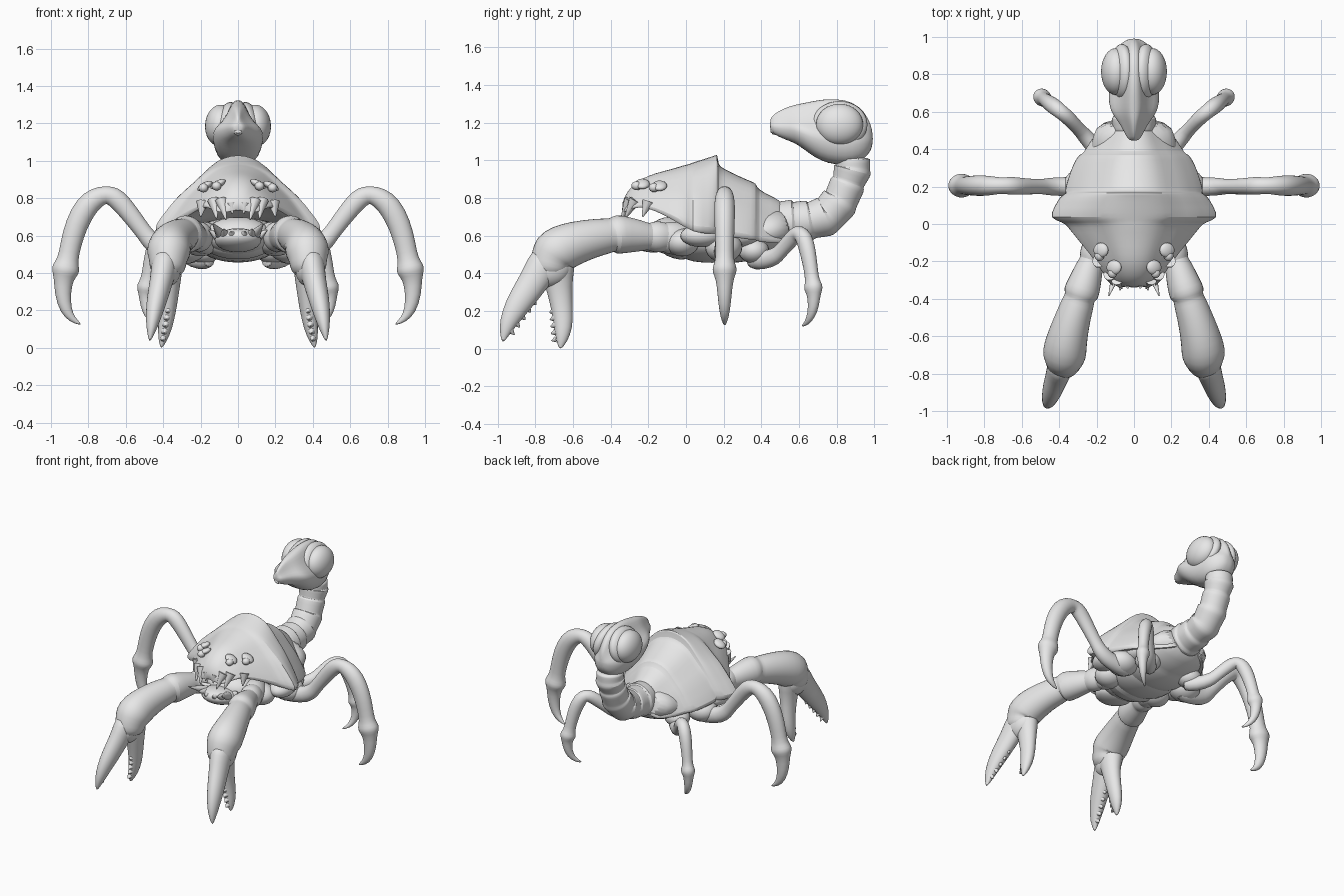
import bpy, bmesh, math
from mathutils import Vector, Matrix

shell = bpy.data.materials.new("plain_grey")
shell.diffuse_color = (0.8, 0.8, 0.8, 1)


def finish(name, bm, mirror=False, subdiv=1, angle=50):
    bmesh.ops.recalc_face_normals(bm, faces=bm.faces)
    me = bpy.data.meshes.new(name)
    bm.to_mesh(me)
    bm.free()
    me.materials.append(shell)
    ob = bpy.data.objects.new(name, me)
    bpy.context.collection.objects.link(ob)
    if mirror:
        ob.modifiers.new("mirror", 'MIRROR').use_mirror_merge = False
    if subdiv:
        ob.modifiers.new("smooth", 'SUBSURF').levels = subdiv
        ob.modifiers["smooth"].render_levels = subdiv
    bpy.ops.object.select_all(action='DESELECT')
    ob.select_set(True)
    bpy.context.view_layer.objects.active = ob
    bpy.ops.object.shade_smooth_by_angle(angle=math.radians(angle))
    return ob


def loft(bm, rings):
    vs = [[bm.verts.new(p) for p in r] for r in rings]
    n = len(vs[0])
    for a, b in zip(vs, vs[1:]):
        for i in range(n):
            j = (i + 1) % n
            bm.faces.new((a[i], a[j], b[j], b[i]))
    bm.faces.new(vs[0])
    bm.faces.new(vs[-1])


def tube(bm, pts, ref, wide=1.0, n=16):
    """Tube through (x, y, z, radius); wide scales it along the ref direction."""
    c = [Vector(p[:3]) for p in pts]
    rings = []
    for i, p in enumerate(pts):
        t = (c[min(i + 1, len(c) - 1)] - c[max(i - 1, 0)]).normalized()
        s = Vector(ref)
        s = (s - t * s.dot(t)).normalized()
        u = t.cross(s)
        rings.append([c[i] + p[3] * (wide * math.cos(a) * s + math.sin(a) * u)
                      for a in (2 * math.pi * k / n for k in range(n))])
    loft(bm, rings)


def section_loft(bm, stations, half):
    """Stations (y, half width, top, bottom) swept with a mirrored half section."""
    outline = half + [(-x, z) for x, z in half[-2:0:-1]]
    loft(bm, [[Vector((w * x, y, zb + (zt - zb) * z)) for x, z in outline]
              for y, w, zt, zb in stations])


def ball(bm, centre, size, rot=None, seg=24):
    m = Matrix.Translation(centre) @ (rot or Matrix()) @ Matrix.Diagonal((*size, 1))
    bmesh.ops.create_uvsphere(bm, u_segments=seg, v_segments=seg // 2, radius=1, matrix=m)


def spike(bm, base, tip, r):
    base, tip = Vector(base), Vector(tip)
    d = tip - base
    m = Matrix.Translation((base + tip) / 2) @ d.to_track_quat('Z', 'Y').to_matrix().to_4x4()
    bmesh.ops.create_cone(bm, cap_ends=True, segments=10, radius1=r, radius2=r * 0.1,
                          depth=d.length, matrix=m)


# Carapace with stepped plates
bm = bmesh.new()
section_loft(bm, [
    (-.34, .08, .77, .72), (-.315, .13, .84, .74), (-.24, .185, .905, .77),
    (-.16, .24, .935, .745), (-.08, .31, .955, .71), (-.01, .365, .978, .67),
    (.01, .39, .982, .665), (.03, .465, .99, .65), (.09, .435, 1.01, .64),
    (.145, .405, 1.027, .64), (.162, .375, 1.035, .645), (.167, .37, 1.035, .645),
    (.172, .375, .98, .63), (.19, .375, .965, .625), (.29, .345, .915, .61),
    (.35, .315, .89, .6), (.372, .295, .882, .6), (.378, .275, .85, .59),
    (.45, .235, .815, .58), (.515, .18, .78, .575), (.525, .16, .74, .575),
    (.56, .135, .73, .575)],
    [(0, 1), (.2, .96), (.38, .86), (.55, .64), (.72, .47), (.88, .2), (1, 0),
     (.97, -.1), (.8, -.06), (.4, .1), (0, .15)])
finish("carapace", bm, angle=40)

# Segmented belly
bm = bmesh.new()
tube(bm, [(0, -.13, .59, .05), (0, -.11, .58, .09), (0, -.02, .58, .115), (0, 0, .58, .10),
          (0, .02, .58, .12), (0, .16, .58, .13), (0, .18, .58, .115), (0, .2, .58, .13),
          (0, .33, .59, .13), (0, .35, .59, .11), (0, .37, .6, .125), (0, .46, .63, .12),
          (0, .56, .66, .10)], (1, 0, 0), 1.9, 20)
finish("belly", bm)

# Hip sockets under the shell
bm = bmesh.new()
for y, x, z, s in ((-.02, .2, .565, .10), (.2, .27, .54, .11), (.36, .18, .52, .09)):
    ball(bm, (x, y, z), (s, s * .9, s * .75))
for y, x in ((.08, .31), (.28, .22)):
    ball(bm, (x, y, .60), (.08, .11, .06))
finish("hip_sockets", bm, True, 0)

# Ringed tail
bm = bmesh.new()
rings = [(.48, .67, .12), (.57, .67, .118), (.66, .68, .105), (.75, .705, .106),
         (.82, .785, .10), (.86, .88, .092), (.885, .955, .10), (.885, 1.02, .09)]
pts = []
for (y0, z0, r0), (y1, z1, r1) in zip(rings, rings[1:]):
    for f, k in ((.06, .93), (.16, .95), (.65, 1.0), (.94, 1.05)):
        pts.append((0, y0 + (y1 - y0) * f, z0 + (z1 - z0) * f, (r0 + (r1 - r0) * f) * k))
tube(bm, pts, (1, 0, 0), 1.0, 20)
finish("tail", bm)

# Tail head: narrow crest between the eyes, broad cheeks, short blunt snout
bm = bmesh.new()
section_loft(bm, [
    (.445, .02, 1.215, 1.165), (.46, .04, 1.245, 1.14), (.53, .072, 1.282, 1.11),
    (.575, .11, 1.295, 1.095), (.62, .135, 1.305, 1.065), (.68, .14, 1.318, 1.02),
    (.75, .135, 1.33, .985), (.85, .13, 1.325, .975), (.92, .11, 1.29, .99),
    (.97, .07, 1.225, 1.03), (.992, .025, 1.15, 1.08)],
    [(0, 1), (.2, .97), (.34, .86), (.6, .62), (.95, .46), (1, .33), (.85, .12), (.5, 0), (0, -.01)])
finish("tail_head", bm)

bm = bmesh.new()
tube(bm, [(0, .50, 1.16, .03), (0, .45, 1.155, .024), (0, .446, 1.155, .014),
          (0, .46, 1.155, .01)], (1, 0, 0), 1, 12)
finish("snout_tip", bm)

# Bulging eyes in shallow sockets
bm = bmesh.new()
ball(bm, (.097, .815, 1.19), (.079, .125, .11), Matrix.Rotation(-.08, 4, 'Y'), 32)
finish("tail_eye", bm, True, 0)
bm = bmesh.new()
ball(bm, (.065, .815, 1.19), (.06, .148, .127), Matrix.Rotation(-.25, 4, 'Y'), 32)
finish("eye_socket", bm, True, 0)

# Face: small eyes with low brows
bm = bmesh.new()
for c in ((.115, -.262, .865), (.185, -.17, .855)):
    ball(bm, c, (.026, .028, .024), seg=16)
    ball(bm, (c[0] - .008, c[1] + .03, c[2] + .01), (.045, .04, .02),
         Matrix.Rotation(.5, 4, 'Y'), 16)
finish("face_eyes", bm, True, 0)

# Hooked fangs along the upper lip
bm = bmesh.new()
for base, tip, r in (((.035, -.315, .77), (.03, -.335, .715), .025),
                     ((.09, -.295, .79), (.065, -.345, .685), .034),
                     ((.13, -.27, .79), (.115, -.325, .69), .034),
                     ((.19, -.2, .78), (.20, -.23, .70), .034)):
    spike(bm, base, tip, r)
finish("fangs", bm, True, 0)

# Lower jaw with barbed edge
bm = bmesh.new()
ball(bm, (0, -.21, .575), (.125, .13, .06), Matrix.Rotation(-.2, 4, 'X'))
ball(bm, (0, -.08, .60), (.18, .13, .10))
finish("lower_jaw", bm, False, 0)
bm = bmesh.new()
for base, tip in (((.03, -.30, .60), (.035, -.345, .62)), ((.07, -.27, .60), (.075, -.355, .635)),
                  ((.09, -.25, .605), (.135, -.385, .665)), ((.10, -.18, .59), (.155, -.22, .63))):
    spike(bm, base, tip, .03)
finish("jaw_barbs", bm, True, 0)

# Front arms
bm = bmesh.new()
tube(bm, [(.14, .02, .58, .08), (.17, -.04, .585, .09), (.195, -.1, .59, .088),
          (.2, -.115, .592, .075), (.205, -.13, .593, .085), (.22, -.18, .595, .083),
          (.225, -.195, .595, .07), (.235, -.22, .597, .08), (.265, -.32, .605, .10),
          (.285, -.375, .607, .108), (.29, -.39, .605, .088), (.295, -.41, .60, .095),
          (.32, -.48, .59, .103), (.35, -.58, .565, .116), (.368, -.66, .535, .128),
          (.372, -.70, .51, .13), (.374, -.715, .47, .112), (.376, -.725, .44, .11),
          (.378, -.73, .38, .09)], (1, 0, 0), .92)
ball(bm, (.383, -.72, .425), (.08, .115, .10), Matrix.Rotation(.3, 4, 'X'))
finish("front_arm", bm, True, 1)

# Pincers
bm = bmesh.new()
tube(bm, [(.385, -.72, .5, .09), (.395, -.765, .43, .092), (.41, -.81, .355, .08),
          (.432, -.872, .265, .073), (.45, -.925, .18, .058), (.463, -.96, .10, .036),
          (.472, -.972, .035, .006)], (1, 0, 0), .78)
tube(bm, [(.375, -.69, .5, .10), (.368, -.68, .42, .092), (.365, -.675, .33, .07),
          (.375, -.655, .2, .057), (.39, -.65, .11, .05), (.403, -.66, .04, .03),
          (.41, -.668, .0, .006)], (1, 0, 0), .8)
finish("pincers", bm, True)
bm = bmesh.new()
for i in range(5):
    f = i / 4
    p = Vector((.42, -.815, .255)).lerp(Vector((.46, -.93, .095)), f)
    spike(bm, p, p + Vector((0, .02, -.022)), .026 - .008 * f)
    p = Vector((.375, -.70, .20)).lerp(Vector((.40, -.69, .05)), f)
    spike(bm, p, p + Vector((0, -.025, -.008)), .024 - .007 * f)
finish("pincer_teeth", bm, True, 0)

# Middle legs
bm = bmesh.new()
tube(bm, [(.2, .2, .51, .07), (.32, .2, .51, .06), (.42, .2, .53, .057), (.47, .2, .575, .052),
          (.49, .2, .60, .045), (.55, .2, .68, .048), (.62, .202, .77, .054),
          (.665, .205, .81, .056), (.705, .205, .82, .048), (.755, .205, .805, .058),
          (.812, .205, .76, .065), (.865, .205, .66, .062), (.895, .205, .55, .057),
          (.91, .205, .47, .055), (.918, .205, .435, .074), (.925, .205, .405, .075),
          (.932, .205, .37, .053), (.938, .205, .29, .044), (.922, .205, .2, .033),
          (.885, .205, .15, .019), (.84, .205, .125, .004)], (0, 1, 0), .88)
finish("middle_leg", bm, True)

# Rear legs
bm = bmesh.new()
tube(bm, [(.14, .33, .48, .06), (.21, .41, .465, .05), (.265, .475, .49, .048),
          (.285, .495, .51, .04), (.325, .54, .56, .042), (.365, .58, .605, .045),
          (.395, .602, .617, .044), (.425, .628, .59, .05), (.455, .648, .51, .046),
          (.473, .663, .42, .04), (.483, .67, .36, .04), (.488, .675, .335, .054),
          (.492, .677, .31, .052), (.495, .678, .285, .038), (.493, .677, .23, .032),
          (.48, .665, .175, .024), (.45, .64, .135, .014), (.42, .615, .12, .004)],
     (-.63, .77, 0), .9)
finish("rear_leg", bm, True)
